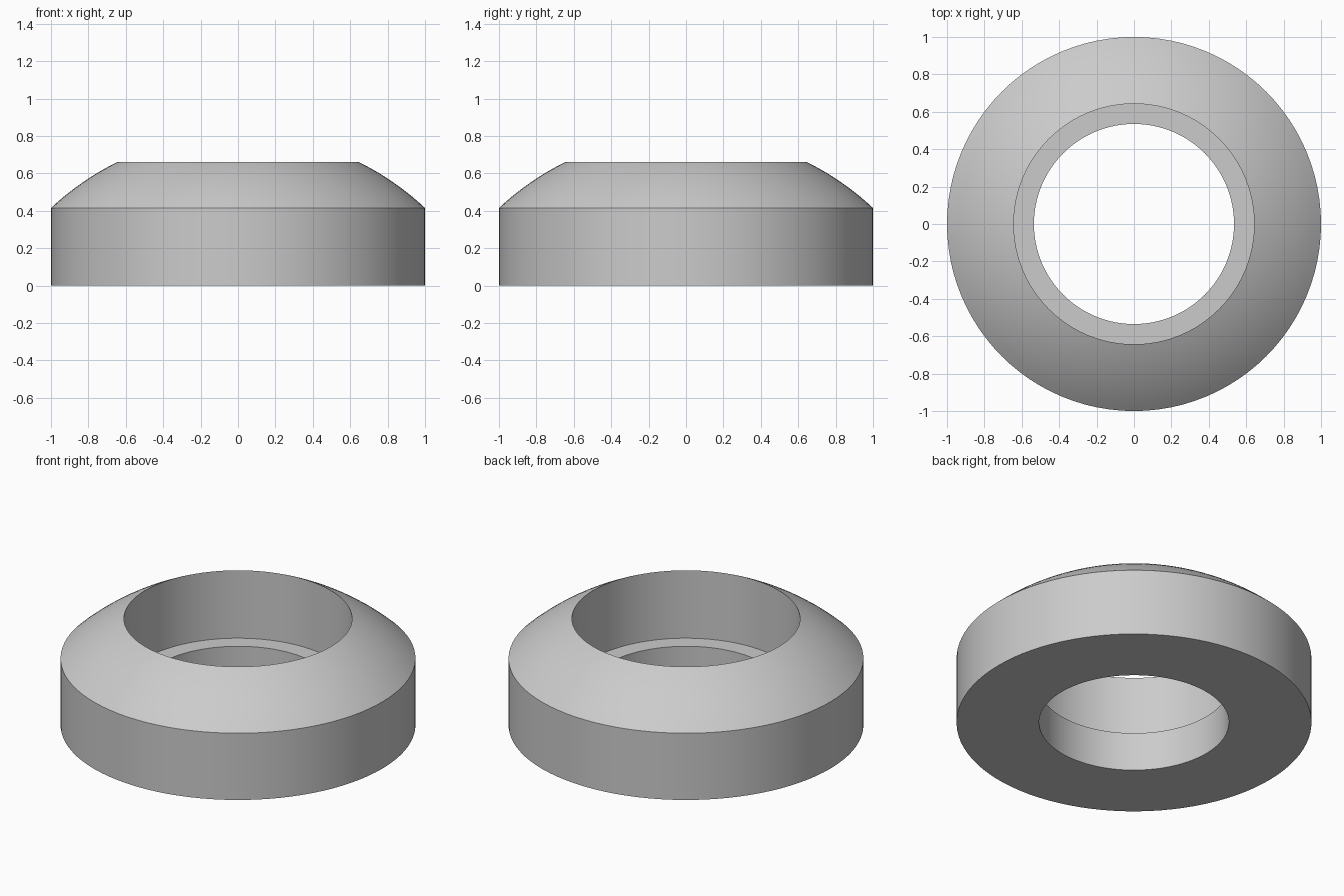
import bpy
import bmesh
import math

cube = bpy.data.objects.get("Cube")
if cube:
    bpy.data.objects.remove(cube, do_unlink=True)

SEGMENTS = 96
RIM_R, RIM_Z = 1.0, 0.415        # top of the straight outer wall
TOP_R, TOP_Z = 0.643, 0.662      # mouth of the wide bore
HOLE_R, LEDGE_Z = 0.535, 0.24    # narrow through hole and its ledge

# Plain grey metal
grey = bpy.data.materials.new("grey_metal")
grey.use_nodes = True
colour = (0.6, 0.6, 0.6, 1)
grey.diffuse_color = colour
grey.node_tree.nodes["Principled BSDF"].inputs["Base Color"].default_value = colour

# Spherical shoulder: an arc centred on the axis through the rim and the mouth
centre = (TOP_R**2 + TOP_Z**2 - RIM_R**2 - RIM_Z**2) / (2 * (TOP_Z - RIM_Z))
radius = math.hypot(RIM_R, RIM_Z - centre)
a0 = math.atan2(RIM_Z - centre, RIM_R)
a1 = math.atan2(TOP_Z - centre, TOP_R)
STEPS = 10
shoulder = []
for i in range(STEPS + 1):
    a = a0 + (a1 - a0) * i / STEPS
    shoulder.append((radius * math.cos(a), centre + radius * math.sin(a)))

# Closed cross-section: outer wall, shoulder, wide bore, ledge, narrow hole
profile = [(HOLE_R, 0), (RIM_R, 0), *shoulder, (TOP_R, LEDGE_Z), (HOLE_R, LEDGE_Z)]

# Revolve the section about z
bm = bmesh.new()
rings = []
for s in range(SEGMENTS):
    t = 2 * math.pi * s / SEGMENTS
    rings.append([bm.verts.new((r * math.cos(t), r * math.sin(t), z)) for r, z in profile])
for s in range(SEGMENTS):
    a, b = rings[s], rings[(s + 1) % SEGMENTS]
    for i in range(len(profile)):
        j = (i + 1) % len(profile)
        bm.faces.new((a[i], b[i], b[j], a[j]))
bmesh.ops.recalc_face_normals(bm, faces=bm.faces)
mesh = bpy.data.meshes.new("domed_ring")
bm.to_mesh(mesh)
bm.free()
mesh.materials.append(grey)

ring = bpy.data.objects.new("domed_ring", mesh)
bpy.context.collection.objects.link(ring)
bpy.ops.object.select_all(action="DESELECT")
ring.select_set(True)
bpy.context.view_layer.objects.active = ring
bpy.ops.object.shade_smooth_by_angle(angle=math.radians(25))
